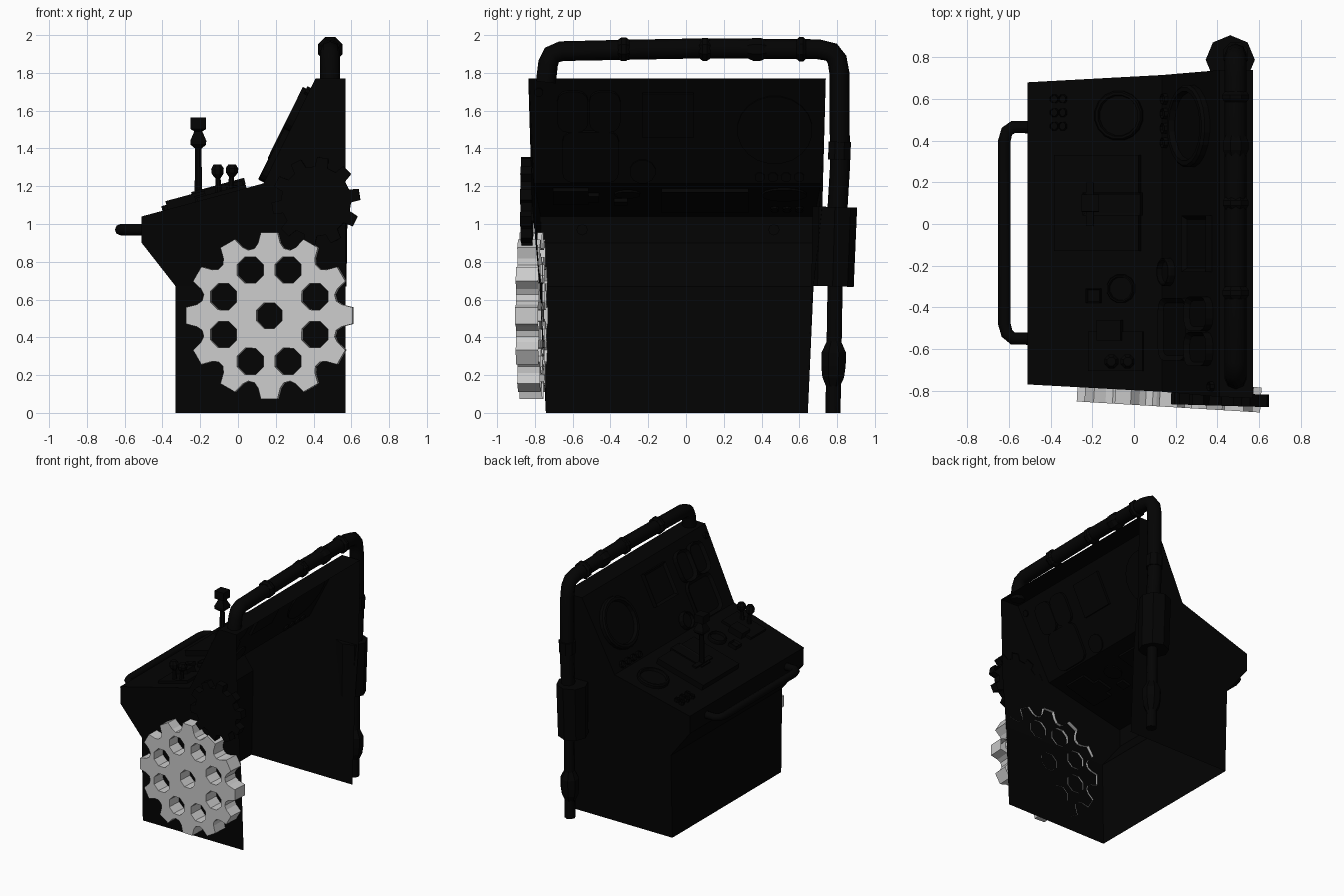
import bpy, bmesh, math
from mathutils import Vector, Matrix

if "Cube" in bpy.data.objects:
    bpy.data.objects.remove(bpy.data.objects["Cube"])

black = bpy.data.materials.new("dark_metal")
black.diffuse_color = (0.001, 0.001, 0.001, 1)
black.use_nodes = True
black.node_tree.nodes["Principled BSDF"].inputs["Base Color"].default_value = black.diffuse_color


def finish(bm, name, mat=black):
    bmesh.ops.recalc_face_normals(bm, faces=bm.faces)
    me = bpy.data.meshes.new(name)
    bm.to_mesh(me)
    bm.free()
    ob = bpy.data.objects.new(name, me)
    bpy.context.collection.objects.link(ob)
    if mat:
        me.materials.append(mat)
    return ob


def frame(origin, ax, ay):
    """Local frame: x = ax, y = ay, z = outward normal."""
    ax, ay = Vector(ax).normalized(), Vector(ay).normalized()
    m = Matrix((ax, ay, ax.cross(ay))).transposed().to_4x4()
    m.translation = Vector(origin)
    return m


def lathe(name, m, profile, n=12, turn=0.5):
    """Revolve (radius, height) points around local z."""
    bm = bmesh.new()
    rings = []
    for r, h in profile:
        if r == 0:
            rings.append([bm.verts.new(m @ Vector((0, 0, h)))] * n)
        else:
            rings.append([bm.verts.new(m @ Vector((r * math.cos(t), r * math.sin(t), h)))
                          for t in (2 * math.pi * (i + turn) / n for i in range(n))])
    for a, b in zip(rings, rings[1:]):
        for i in range(n):
            j = (i + 1) % n
            bm.faces.new(dict.fromkeys((a[i], a[j], b[j], b[i])))
    return finish(bm, name)


def box(name, m, w, h, d, inset=0.0, bevel=0.0):
    """Block sitting on the local plane, optionally with rounded corners and a recessed face."""
    bm = bmesh.new()
    bmesh.ops.create_cube(bm, size=1, matrix=Matrix.Diagonal((w, h, d + 0.02, 1)))
    bmesh.ops.translate(bm, vec=(0, 0, d / 2 - 0.01), verts=bm.verts)
    if bevel:
        ed = [e for e in bm.edges if abs(e.verts[0].co.z - e.verts[1].co.z) > 1e-4]
        bmesh.ops.bevel(bm, geom=ed, offset=bevel, segments=3, profile=0.5, affect='EDGES')
    if inset:
        top = [max(bm.faces, key=lambda f: f.calc_center_median().z)]
        bmesh.ops.inset_region(bm, faces=top, thickness=inset)
        bmesh.ops.translate(bm, vec=(0, 0, -0.6 * d), verts=top[0].verts)
    bm.transform(m)
    return finish(bm, name)


def rod(name, p, q, prof, n=8, turn=0.5):
    """Turned rod from p to q; prof holds (radius, fraction of length)."""
    p, q = Vector(p), Vector(q)
    m = (q - p).to_track_quat('Z', 'Y').to_matrix().to_4x4()
    m.translation = p
    length = (q - p).length
    pts = [(0, prof[0][1] * length)] + [(r, f * length) for r, f in prof] + [(0, prof[-1][1] * length)]
    return lathe(name, m, pts, n, turn)


def tube(name, pts, r, res=2):
    cu = bpy.data.curves.new(name, 'CURVE')
    cu.dimensions = '3D'
    cu.bevel_depth, cu.bevel_resolution, cu.use_fill_caps = r, res, True
    sp = cu.splines.new('POLY')
    sp.points.add(len(pts) - 1)
    for s, p in zip(sp.points, pts):
        s.co = (*p, 1)
    cu.materials.append(black)
    ob = bpy.data.objects.new(name, cu)
    bpy.context.collection.objects.link(ob)


def gear(name, centre, depth, yaw, teeth, outline, phase, holes, mat):
    """Open-backed gear. outline: (fraction of tooth pitch, radius); holes: (x, z, radius)."""
    bm = bmesh.new()
    pitch = 2 * math.pi / teeth
    loops = [[(r * math.cos(phase + (k + f) * pitch), r * math.sin(phase + (k + f) * pitch))
              for k in range(teeth) for f, r in outline]]
    for hx, hz, hr in holes:
        loops.append([(hx + hr * math.cos(i * math.pi / 4 + .39), hz + hr * math.sin(i * math.pi / 4 + .39))
                      for i in range(8)])
    edges = []
    for lp in loops:
        vs = [bm.verts.new((x, 0, z)) for x, z in lp]
        edges += [bm.edges.new((vs[i - 1], vs[i])) for i in range(len(vs))]
    bmesh.ops.triangle_fill(bm, edges=edges, use_beauty=True)
    res = bmesh.ops.extrude_edge_only(bm, edges=edges)
    bmesh.ops.translate(bm, vec=(0, depth, 0),
                        verts=[v for v in res['geom'] if isinstance(v, bmesh.types.BMVert)])
    bm.transform(Matrix.Translation(centre) @ Matrix.Rotation(yaw, 4, 'Z'))
    return finish(bm, name, mat)


# Console shell: open back and bottom; profile points carry their side widths (x, z, y-, y+)
profile = [(-.33, 0, -.74, .645), (-.33, .67, -.752, .665), (-.51, .9, -.765, .675), (-.51, 1.04, -.77, .68),
           (.135, 1.215, -.805, .715), (.41, 1.77, -.83, .738), (.57, 1.77, -.835, .74)]
back = [(.57, 1.1, -.815, .722), (.57, .67, -.775, .675), (.57, 0, -.742, .642)]
bm = bmesh.new()
neg = [bm.verts.new((x, a, z)) for x, z, a, b in profile + back]
pos = [bm.verts.new((x, b, z)) for x, z, a, b in profile + back]
for s in (neg, pos):  # side walls in a lower, a middle and an upper piece
    for ids in ((0, 1, 8, 9), (1, 2, 3, 4, 7, 8), (4, 5, 6, 7)):
        bm.faces.new([s[i] for i in ids])
for i in range(len(profile) - 1):
    bm.faces.new((pos[i], pos[i + 1], neg[i + 1], neg[i]))
finish(bm, "console_shell")


# Frames on the sloped desk and on the leaning instrument board
def desk(x, y, lift=0):
    return frame((x, y, 1.04 + (x + .51) * .2713 + lift), (1, 0, .2713), (0, 1, 0))


def board(y, z):
    return frame((.135 + (z - 1.215) * .4955, y, z), (0, -1, 0), (.4955, 0, 1))


def dial(name, m, r, d=.035, n=16):
    lathe(name, m, [(0, -.01), (r, -.01), (r, d * .7), (r * .94, d), (r * .84, d), (r * .8, d * .3), (0, d * .3)], n)


# Instrument board
dial("large_gauge", board(.47, 1.5), .2, .04, 20)
for i in range(4):
    dial("gauge_button", board(.39 + .07 * i, 1.25), .028, .02, 8)
box("screen", board(-.095, 1.58), .27, .26, .035, .025)
for y in (-.6, -.43):
    box("twin_gauge", board(y, 1.6), .165, .24, .04, .02, .06)
box("lower_display", board(-.505, 1.36), .3, .3, .03, .025, .06)
dial("small_gauge", board(-.23, 1.28), .07, .035, 12)
dial("upper_lamp", board(-.78, 1.7), .025, .02, 8)

# Desk instruments, with a raised middle section
box("raised_desk_section", desk(-.17, .1), .42, .46, .045)
dial("desk_gauge", desk(-.07, .52), .12, .03, 16)
dial("desk_dial", desk(-.06, -.31), .07, .03, 12)
for x in (-.38, -.34):
    for y in (.47, .535, .6):
        dial("desk_button", desk(x, y), .022, .025, 8)
box("desk_switch", desk(-.19, -.345), .07, .07, .03, .01)
box("lever_plate", desk(-.105, .095, .045), .29, .11, .012, .015)
box("lever_crossbar", desk(-.21, .095, .045), .035, .21, .015)
box("switch_plate", desk(-.085, -.61), .27, .19, .02)
box("switch_block", desk(-.11, -.51), .12, .1, .05)

# Tall control lever with square grip
base = desk(-.21, .1).translation
rod("lever_shaft", base, (-.21, .1, 1.42), [(.022, 0), (.018, 1)])
rod("lever_grip", (-.21, .1, 1.4), (-.21, .1, 1.565),
    [(.025, 0), (.058, .12), (.06, .25), (.03, .55), (.058, .62), (.058, 1)], 4)

# Short knob levers
for x, lean in ((-.1, -.01), (-.04, .01)):
    p = desk(x, -.66).translation
    rod("knob_lever", p, p + Vector((lean, 0, 1.315 - p.z)),
        [(.02, 0), (.014, .55), (.034, .7), (.036, .86), (.022, 1)])

# Front grab handle
tube("grab_handle", [(-.49, .465, .97), (-.58, .465, .97), (-.61, .445, .97), (-.622, .4, .97),
                     (-.622, -.48, .97), (-.61, -.525, .97), (-.58, -.55, .97), (-.49, -.55, .97)], .03)

# Overhead pipe running down the far side
px = .488
tube("overhead_pipe", [(px, -.742, 1.75), (px, -.73, 1.85), (px, -.71, 1.895), (px, -.66, 1.915),
                       (px, -.33, 1.922), (px, .1, 1.93), (px, .7, 1.925), (px, .77, 1.91),
                       (px, .8, 1.87), (px, .812, 1.8), (px, .815, 1.3), (px, .8, 1.05)], .053)
tube("lower_pipe", [(px, .79, .72), (px, .778, 0)], .04)
for y, w, r in ((-.33, .06, .068), (.1, .06, .066), (.375, .1, .066), (.61, .05, .07)):
    rod("pipe_collar", (px, y - w / 2, 1.925), (px, y + w / 2, 1.925), [(r - .014, 0), (r, .3), (r, .7), (r - .014, 1)])
rod("pipe_coupling", (px, .811, 1.34), (px, .814, 1.435), [(.064, 0), (.064, 1)])
rod("pipe_canister", (.462, .776, .67), (.462, .788, 1.09), [(.112, 0), (.118, 1)], turn=0)
rod("pipe_bulb", (px, .778, .14), (px, .784, .38), [(.04, 0), (.062, .2), (.07, .45), (.07, .75), (.04, 1)])

# Large grey gear with eight holes around a centre hole, following the flare of the side wall
holes = [(0, 0, .073)] + [(.262 * math.cos(a), .262 * math.sin(a), .075)
                          for a in (math.pi * (k + .5) / 4 for k in range(8))]
gear("large_gear", (.165, -.878, .515), .12, -.06, 12,
     [(-.19, .443), (.19, .443), (.29, .388), (.41, .364), (.59, .364), (.71, .388)], 0, holes, None)

# Small dark gear above it
gear("small_gear", (.412, -.872, 1.12), .06, -.03, 10,
     [(-.2, .235), (.2, .235), (.3, .185), (.7, .185)], math.radians(9), [], black)
